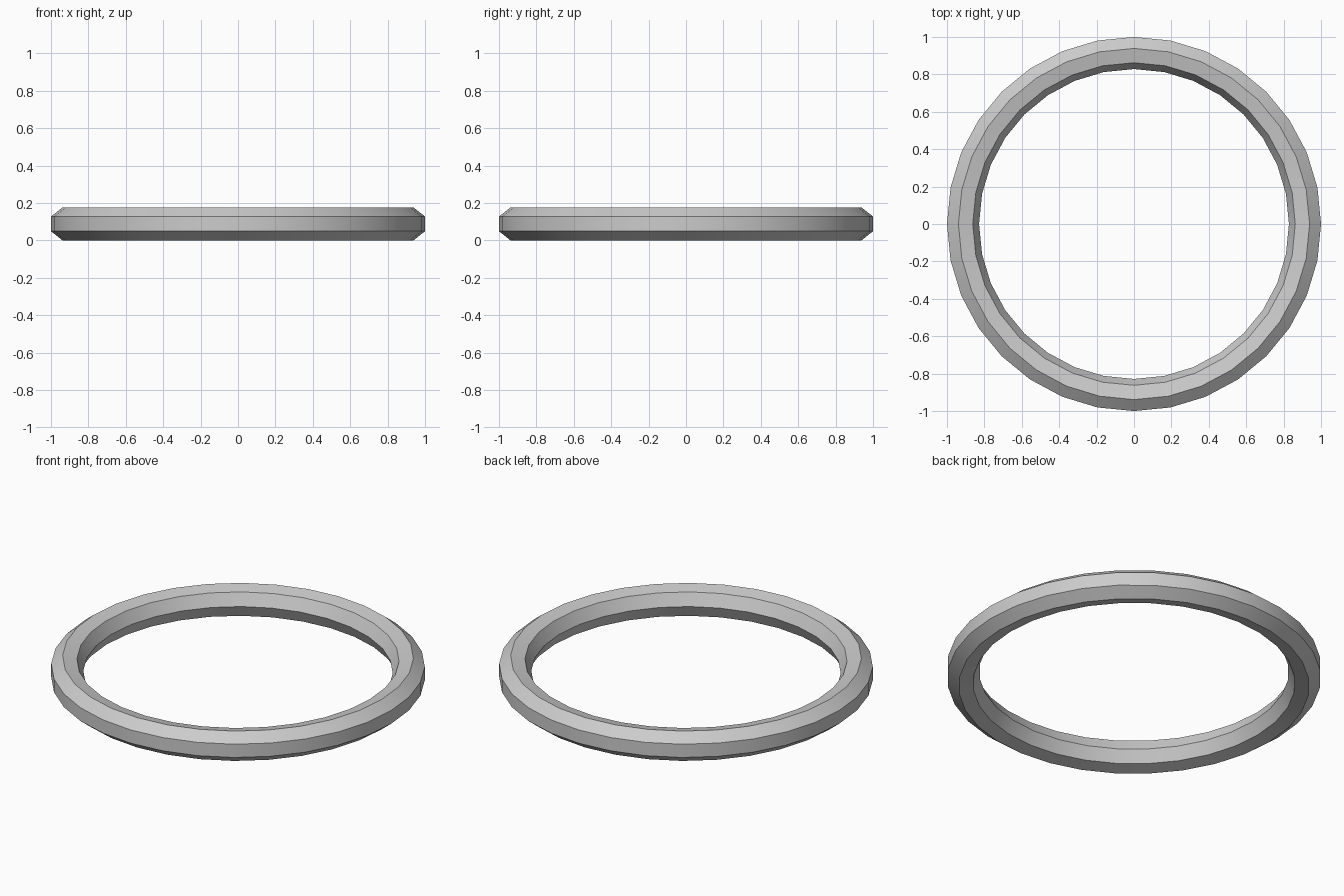
import bpy, bmesh
from math import cos, sin, pi

if "Cube" in bpy.data.objects:
    bpy.data.objects.remove(bpy.data.objects["Cube"])

MAJOR_SEGMENTS, MINOR_SEGMENTS = 32, 7
MINOR_R = 0.0903
# seven-sided section with a flat side facing outward
HALF = pi / MINOR_SEGMENTS
MAJOR_R = 1.0 - MINOR_R * cos(HALF)
profile = [(MAJOR_R + MINOR_R * cos(HALF * (2 * k + 1)),
            MINOR_R * sin(HALF * (2 * k + 1))) for k in range(MINOR_SEGMENTS)]
lift = -min(z for _, z in profile)

# sweep the section around z
bm = bmesh.new()
rings = []
for i in range(MAJOR_SEGMENTS):
    a = 2 * pi * i / MAJOR_SEGMENTS
    rings.append([bm.verts.new((r * cos(a), r * sin(a), z + lift)) for r, z in profile])
for i in range(MAJOR_SEGMENTS):
    here, there = rings[i], rings[(i + 1) % MAJOR_SEGMENTS]
    for k in range(MINOR_SEGMENTS):
        n = (k + 1) % MINOR_SEGMENTS
        bm.faces.new((here[k], there[k], there[n], here[n]))
bmesh.ops.recalc_face_normals(bm, faces=bm.faces)

# ring object, smooth around its length with sharp section corners
mesh = bpy.data.meshes.new("ring")
bm.to_mesh(mesh)
bm.free()
ring = bpy.data.objects.new("ring", mesh)
bpy.context.collection.objects.link(ring)
bpy.context.view_layer.objects.active = ring
ring.select_set(True)
bpy.ops.object.shade_smooth_by_angle()
